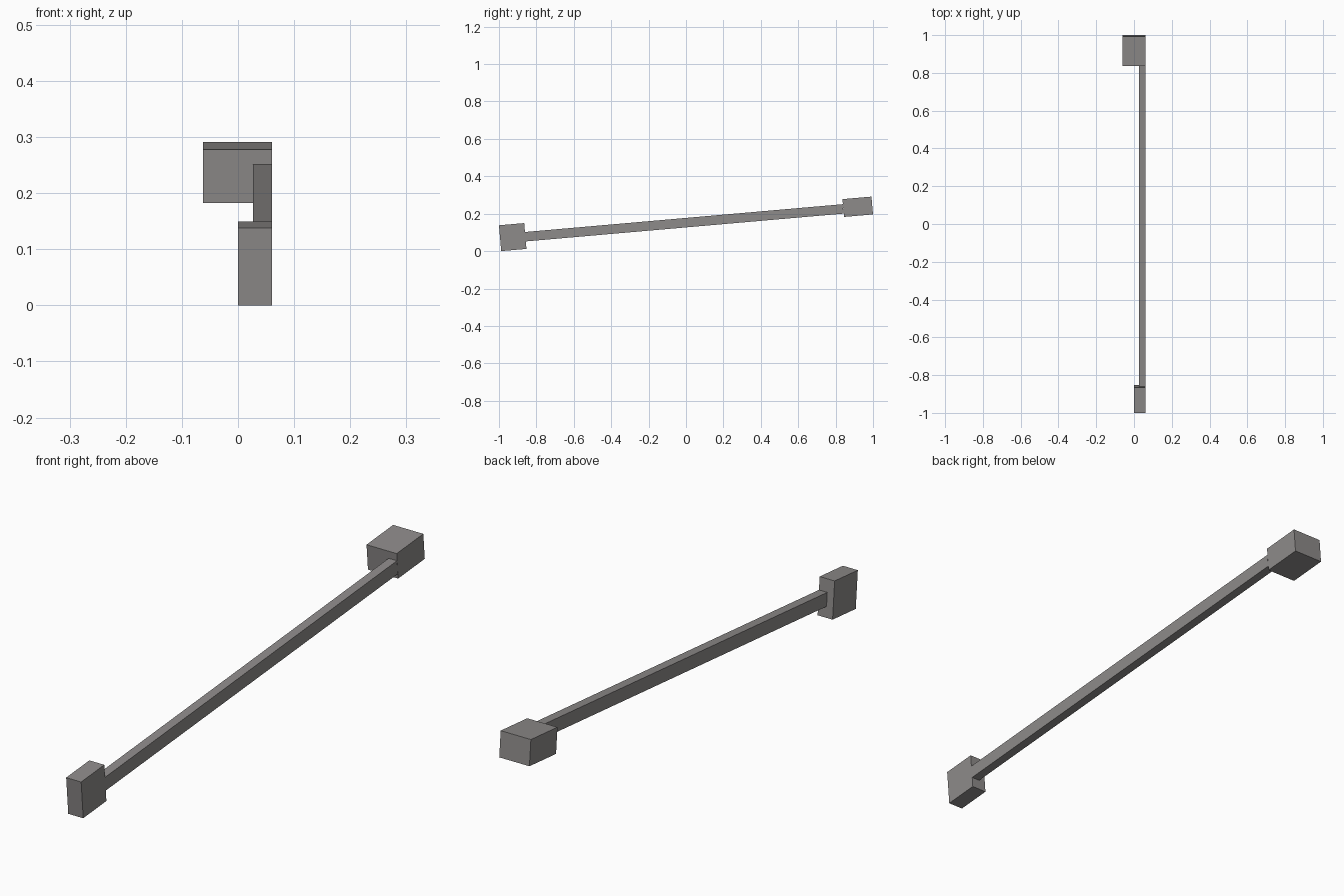
import bpy, bmesh, math
from mathutils import Matrix, Vector

if "Cube" in bpy.data.objects:
    bpy.data.objects.remove(bpy.data.objects["Cube"])

TILT = math.radians(5)

grey = bpy.data.materials.new("warm grey")
grey.diffuse_color = (0.27, 0.258, 0.254, 1)
grey.use_nodes = True
grey.node_tree.nodes["Principled BSDF"].inputs["Base Color"].default_value = grey.diffuse_color


def tilted_box(name, x0, x1, centre_y, centre_z, length, height):
    """Box spanning x0..x1, tilted up towards the back around its centre."""
    bm = bmesh.new()
    bmesh.ops.create_cube(bm, size=1)
    place = (Matrix.Translation(Vector(((x0 + x1) / 2, centre_y, centre_z)))
             @ Matrix.Rotation(TILT, 4, 'X')
             @ Matrix.Diagonal((x1 - x0, length, height, 1)))
    bm.transform(place)
    mesh = bpy.data.meshes.new(name)
    bm.to_mesh(mesh)
    bm.free()
    mesh.materials.append(grey)
    obj = bpy.data.objects.new(name, mesh)
    bpy.context.collection.objects.link(obj)
    return obj


# Thin block at the low front end
tilted_box("front_block", 0.0, 0.061, -0.9265, 0.075, 0.1355, 0.1385)

# Wide block at the high back end
tilted_box("back_block", -0.062, 0.061, 0.9182, 0.2371, 0.1555, 0.0955)

# Long bar joining both blocks, butted against their inner faces
front_y, back_y = -0.859, 0.8405
mid_y = (front_y + back_y) / 2
mid_z = 0.2257 + (mid_y - back_y) * math.tan(TILT)
tilted_box("connecting_bar", 0.027, 0.061, mid_y, mid_z,
           (back_y - front_y) / math.cos(TILT), 0.0505)
